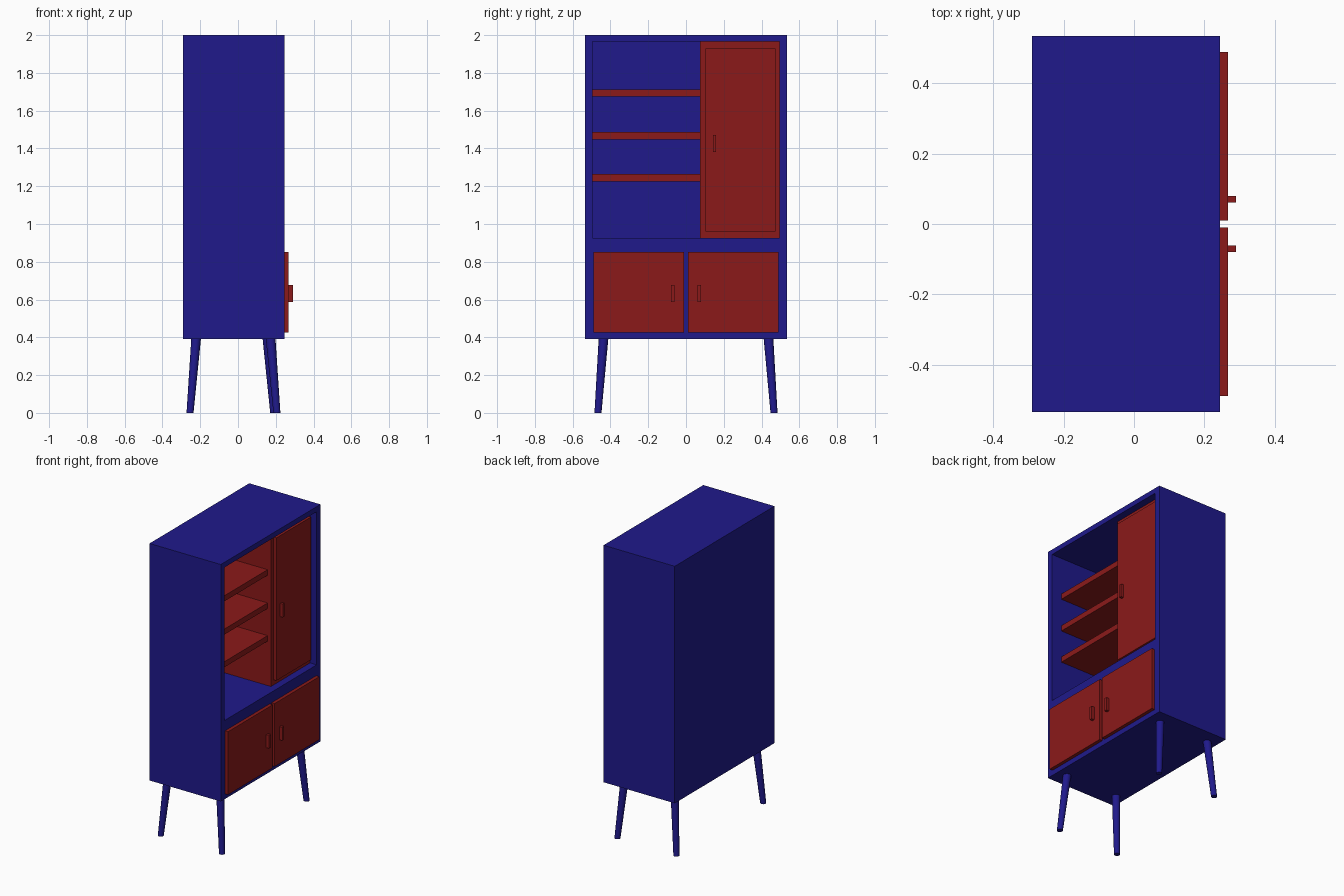
import bpy, bmesh
from mathutils import Vector

if "Cube" in bpy.data.objects:
    bpy.data.objects.remove(bpy.data.objects["Cube"])


def material(name, rgb):
    m = bpy.data.materials.new(name)
    m.diffuse_color = (*rgb, 1)
    m.use_nodes = True
    m.node_tree.nodes["Principled BSDF"].inputs["Base Color"].default_value = m.diffuse_color
    return m


BLUE = material("blue_paint", (0.014, 0.01, 0.26))
RED = material("red_paint", (0.26, 0.01, 0.01))


def add_object(name, bm, mat):
    me = bpy.data.meshes.new(name)
    bm.to_mesh(me)
    bm.free()
    ob = bpy.data.objects.new(name, me)
    bpy.context.collection.objects.link(ob)
    if mat:
        me.materials.append(mat)
    return ob


def box(name, x, y, z, mat):
    """Box from (min, max) ranges on each axis."""
    bm = bmesh.new()
    bmesh.ops.create_cube(bm, size=1)
    for v in bm.verts:
        v.co = [(r[0] + r[1]) / 2 + c * (r[1] - r[0]) for r, c in zip((x, y, z), v.co)]
    return add_object(name, bm, mat)


def leg(name, top, bottom):
    """Tapered, splayed leg with level ends."""
    bm = bmesh.new()
    bmesh.ops.create_cone(bm, cap_ends=True, segments=20, radius1=0.0185,
                          radius2=0.0255, depth=1)
    a, b = Vector(bottom), Vector(top)
    for v in bm.verts:
        centre = a.lerp(b, v.co.z + 0.5)
        v.co = (centre.x + v.co.x, centre.y + v.co.y, centre.z)
    ob = add_object(name, bm, BLUE)
    bpy.ops.object.select_all(action='DESELECT')
    bpy.context.view_layer.objects.active = ob
    ob.select_set(True)
    bpy.ops.object.shade_smooth_by_angle()


# Cabinet body with the open upper compartment cut out
body = box("cabinet_body", (-0.29, 0.245), (-0.535, 0.535), (0.39, 2.0), BLUE)
cutter = box("compartment_cutter", (-0.265, 0.4), (-0.495, 0.495), (0.925, 1.965), None)
cutter.hide_render = True
mod = body.modifiers.new("compartment", 'BOOLEAN')
mod.object = cutter
mod.operation = 'DIFFERENCE'
mod.solver = 'EXACT'
bpy.context.view_layer.objects.active = body
body.select_set(True)
bpy.ops.object.modifier_apply(modifier=mod.name)
bpy.data.objects.remove(cutter)

# Shelves in the open half
for i, z in enumerate((1.245, 1.467, 1.693)):
    box(f"shelf_{i + 1}", (-0.265, 0.17), (-0.495, 0.075), (z - 0.019, z + 0.019), RED)

# Tall closed cupboard with its door and handle
box("tall_cupboard", (-0.265, 0.195), (0.075, 0.495), (0.925, 1.965), RED)
box("tall_door", (0.195, 0.217), (0.102, 0.475), (0.96, 1.93), RED)
box("tall_door_handle", (0.217, 0.238), (0.142, 0.16), (1.38, 1.47), RED)

# Pair of lower doors with handles
for side, s in (("left", -1), ("right", 1)):
    box(f"lower_door_{side}", (0.245, 0.268), sorted((s * 0.01, s * 0.49)),
        (0.425, 0.853), RED)
    box(f"lower_handle_{side}", (0.268, 0.29), sorted((s * 0.061, s * 0.08)),
        (0.588, 0.677), RED)

# Splayed legs; one door-side leg sits slightly further in
for side, s in (("left", -1), ("right", 1)):
    inset = 0.017 if s > 0 else 0
    leg(f"back_leg_{side}", (-0.222, s * 0.437, 0.39), (-0.254, s * 0.466, 0))
    leg(f"door_side_leg_{side}", (0.173 - inset, s * 0.437, 0.39),
        (0.206 - inset, s * 0.466, 0))
